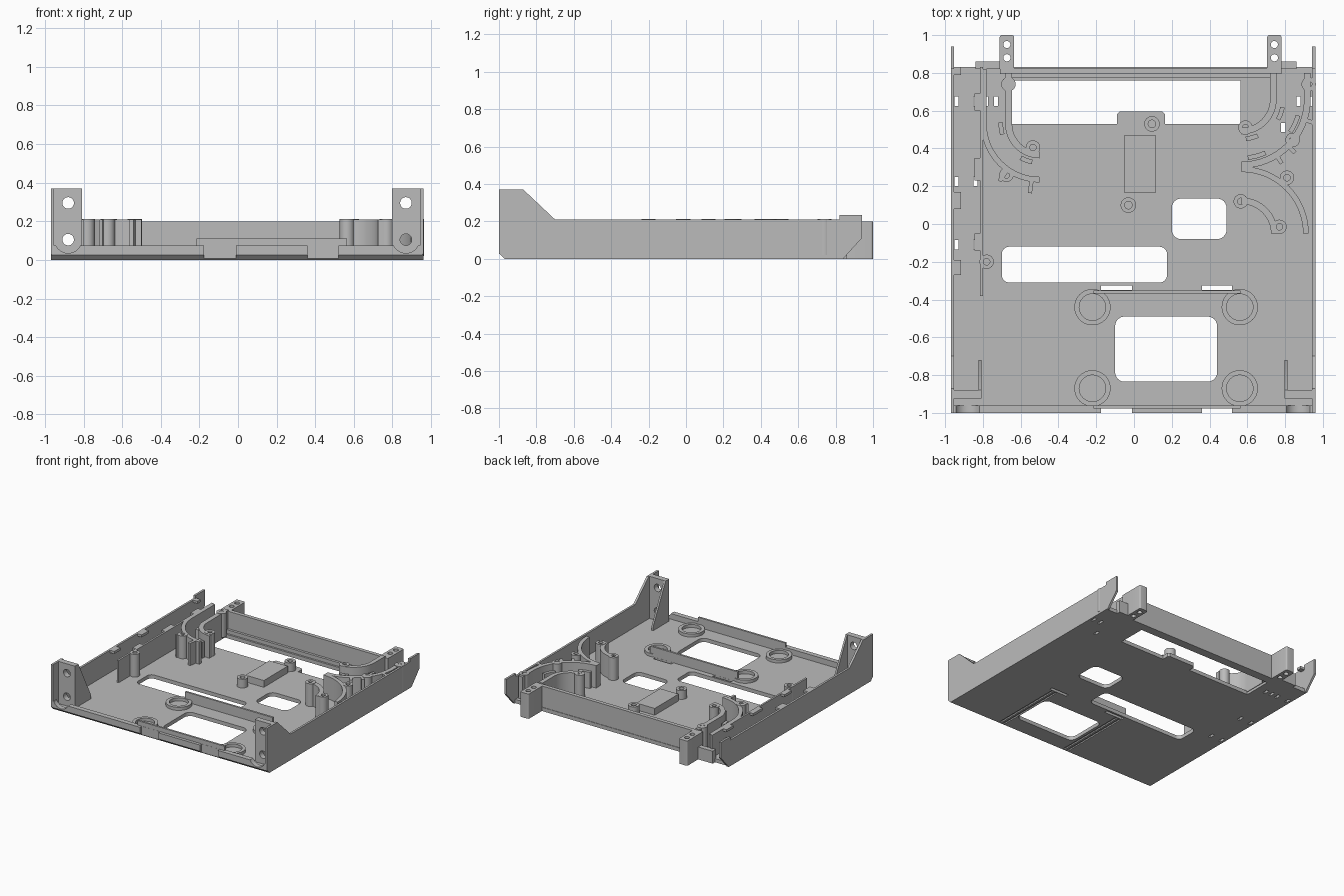
import bpy, bmesh
from math import cos, sin, radians, pi

if "Cube" in bpy.data.objects:
    bpy.data.objects.remove(bpy.data.objects["Cube"], do_unlink=True)

grey = bpy.data.materials.new("plain grey")
grey.use_nodes = True
grey.diffuse_color = (0.5, 0.5, 0.5, 1)
grey.node_tree.nodes["Principled BSDF"].inputs["Base Color"].default_value = (0.5, 0.5, 0.5, 1)

FLOOR, RIM = 0.03, 0.21
parts = []


def finish(name, bm, keep=True):
    bmesh.ops.recalc_face_normals(bm, faces=bm.faces)
    mesh = bpy.data.meshes.new(name)
    bm.to_mesh(mesh)
    bm.free()
    mesh.materials.append(grey)
    obj = bpy.data.objects.new(name, mesh)
    bpy.context.collection.objects.link(obj)
    if keep:
        parts.append(obj)
    return obj


def prism(bm, pts, lo, hi, axis="z"):
    """Extrude a 2D outline along one axis."""
    place = {"x": lambda a, b: (lo, a, b), "y": lambda a, b: (a, lo, b), "z": lambda a, b: (a, b, lo)}[axis]
    face = bm.faces.new([bm.verts.new(place(*p)) for p in pts])
    new = bmesh.ops.extrude_face_region(bm, geom=[face])["geom"]
    step = [(hi - lo) * (axis == k) for k in "xyz"]
    bmesh.ops.translate(bm, vec=step, verts=[v for v in new if isinstance(v, bmesh.types.BMVert)])


def solid(name, pts, lo, hi, axis="z"):
    bm = bmesh.new()
    prism(bm, pts, lo, hi, axis)
    return finish(name, bm)


def rect(x0, x1, y0, y1, r=0):
    if not r:
        return [(x0, y0), (x1, y0), (x1, y1), (x0, y1)]
    corners = [(x1 - r, y1 - r), (x0 + r, y1 - r), (x0 + r, y0 + r), (x1 - r, y0 + r)]
    return [(cx + r * cos(t), cy + r * sin(t)) for k, (cx, cy) in enumerate(corners)
            for t in [pi / 2 * (k + j / 6) for j in range(7)]]


def circle(x, y, r, n=32):
    return [(x + r * cos(2 * pi * i / n), y + r * sin(2 * pi * i / n)) for i in range(n)]


def box(name, x0, x1, y0, y1, z0, z1):
    return solid(name, rect(x0, x1, y0, y1), z0, z1)


def tube(name, x, y, r0, r1, z0, z1, n=32):
    bm = bmesh.new()
    section = [(r0, z0), (r1, z0), (r1, z1), (r0, z1)]
    rings = [[bm.verts.new((x + r * cos(2 * pi * i / n), y + r * sin(2 * pi * i / n), z))
              for r, z in section] for i in range(n)]
    for i in range(n):
        a, b = rings[i], rings[(i + 1) % n]
        for k in range(4):
            bm.faces.new((a[k], b[k], b[(k + 1) % 4], a[(k + 1) % 4]))
    return finish(name, bm)


def band(name, c, r0, r1, a0, a1, leg=None, top=RIM):
    """Curved wall, with an optional straight leg running to y = leg."""
    def arc(r):
        pts = [(c[0] + r * cos(radians(a0 + (a1 - a0) * i / 16)),
                c[1] + r * sin(radians(a0 + (a1 - a0) * i / 16))) for i in range(17)]
        return pts + ([(pts[-1][0], leg)] if leg else [])
    return solid(name, arc(r1) + arc(r0)[::-1], FLOOR - 0.01, top)


def rib(name, c, r0, r1, angle, top=RIM, w=0.011):
    d = (cos(radians(angle)), sin(radians(angle)))
    pts = [(c[0] + r * d[0] - s * d[1], c[1] + r * d[1] + s * d[0])
           for r, s in ((r0, -w), (r1, -w), (r1, w), (r0, w))]
    return solid(name, pts, FLOOR - 0.01, top)


def cut(obj, shapes):
    """Subtract a list of (outline, low, high, axis) from a part."""
    bm = bmesh.new()
    for shape in shapes:
        prism(bm, *shape)
    cutter = finish("cutter", bm, keep=False)
    cutter.hide_render = True
    mod = obj.modifiers.new("holes", "BOOLEAN")
    mod.operation, mod.solver, mod.object = "DIFFERENCE", "EXACT", cutter
    deps = bpy.context.evaluated_depsgraph_get()
    mesh = bpy.data.meshes.new_from_object(obj.evaluated_get(deps))
    obj.modifiers.clear()
    obj.data = mesh
    bpy.data.objects.remove(cutter, do_unlink=True)


# Floor plate with a chamfered front edge and its openings
floor = solid("floor", [(-1, FLOOR), (-0.97, 0), (0.83, 0), (0.83, FLOOR)], -0.97, 0.96, "x")
back_slot = [(-0.65, 0.76), (-0.65, 0.53), (-0.09, 0.53), (-0.09, 0.58), (-0.075, 0.595),
             (0.15, 0.595), (0.165, 0.58), (0.165, 0.53), (0.565, 0.53), (0.565, 0.76)]
openings = [back_slot, rect(0.2, 0.49, -0.08, 0.135, 0.05), rect(-0.7, 0.175, -0.31, -0.12, 0.04),
            rect(-0.1, 0.44, -0.835, -0.49, 0.05)]
notches = [rect(x0, x1, -1.1, -0.977) for x0, x1 in ((-0.175, -0.01), (0.36, 0.52))]
openings += notches + [rect(x0, x1, -0.35, -0.325) for x0, x1 in ((-0.175, -0.01), (0.36, 0.52))]
vents = [(x, y) for x in (-0.94, -0.84) for y in (0.65, 0.225, -0.11)]
vents += [(-0.785, 0.65), (-0.73, 0.65), (0.87, 0.65), (0.935, 0.65), (0.79, 0.51)]
openings += [rect(x - 0.011, x + 0.011, y - 0.024, y + 0.024) for x, y in vents]
cut(floor, [(o, -0.1, 0.1, "z") for o in openings])
# Shallow grooves under the floor
grooves = [rect(x + k * 0.034, x + k * 0.034 + 0.017, -0.96, -0.36) for x in (-0.173, 0.445) for k in range(2)]
cut(floor, [(g, -0.1, 0.01, "z") for g in grooves])

# Side walls and front corner brackets, mirrored
wall = [(-1, 0.03), (-0.97, 0), (0.84, 0), (0.94, 0.11), (0.94, 0.235), (0.82, 0.235),
        (0.82, RIM), (-0.7, RIM), (-0.87, 0.37), (-1, 0.37)]
for side in ("right", "left"):
    def m(x):
        return x if side == "right" else -0.01 - x
    def span(a, b):
        return sorted((m(a), m(b)))
    solid(side + "_wall", wall, *span(-0.97, -0.953), "x")
    plate = box(side + "_bracket_plate", *span(-0.96, -0.808), -0.925, -0.88, 0.02, 0.37)
    cut(plate, [(circle(m(-0.88), z, 0.03), -1.1, -0.8, "y") for z in (0.105, 0.295)])
    gusset = [(-0.925, 0.02), (-0.72, 0.02), (-0.72, 0.06), (-0.88, 0.37), (-0.925, 0.37)]
    solid(side + "_bracket_gusset", gusset, *span(-0.823, -0.808), "x")

# Front lip with screw clearances and notches
lip = box("front_lip", -0.965, 0.955, -1, -0.96, FLOOR - 0.005, 0.075)
cut(lip, [(circle(x, 0.105, 0.07), -1.1, -0.9, "y") for x in (-0.88, 0.87)]
    + [(n, -0.1, 0.2, "z") for n in notches])
for name, y in (("front_ridge", -0.976), ("middle_ridge", -0.367)):
    box(name, -0.215, 0.565, y, y + 0.016, 0.01, 0.11)

# Ring seats around the front opening
for x in (-0.22, 0.56):
    for y in (-0.44, -0.87):
        tube("ring_seat", x, y, 0.07, 0.096, FLOOR - 0.01, 0.055, 40)

# Back wall, ledge and mounting blocks
box("back_wall", -0.71, 0.78, 0.795, 0.826, 0, 0.2)
box("back_ledge", -0.68, 0.75, 0.775, 0.80, 0.01, 0.06)
for x in (-0.673, 0.743):
    block = solid("mounting_block", rect(x - 0.038, x + 0.038, 0.81, 1, 0.012), 0, 0.2)
    cut(block, [(circle(x, y, 0.019, 20), -0.1, 0.3, "z") for y in (0.88, 0.95)])
box("right_back_flange", -0.84, -0.70, 0.82, 0.86, 0, 0.1)
box("left_back_flange", 0.77, 0.86, 0.82, 0.86, 0, 0.1)

# Cable channel wall on the right, with clips along the top
box("channel_wall", -0.815, -0.8, -0.38, 0.83, 0.02, RIM)
for y0, y1 in ((0.79, 0.83), (0.08, 0.17), (-0.27, -0.19)):
    box("outer_clip", -0.955, -0.915, y0, y1, 0.19, RIM)
for y0, y1 in ((0.23, 0.35), (-0.14, -0.05), (0.6, 0.69)):
    box("inner_clip", -0.845, -0.81, y0, y1, 0.19, RIM)

# Curved cable guides
right_c, left_c, low_c = (-0.5, 0.53), (0.57, 0.66), (0.57, -0.05)
band("right_inner_guide", right_c, 0.145, 0.182, 270, 180, 0.8)
band("right_outer_guide", right_c, 0.28, 0.31, 270, 180, 0.82)
band("left_inner_guide", left_c, 0.15, 0.185, 270, 360, 0.8)
band("left_outer_guide", left_c, 0.33, 0.365, 270, 360, 0.8)
band("low_inner_guide", low_c, 0.155, 0.19, 90, 0)
band("low_outer_guide", low_c, 0.325, 0.355, 90, 0)
for c, r, a in ((right_c, 0.205, 187), (right_c, 0.205, 250), (left_c, 0.21, 285), (left_c, 0.22, 340),
                (left_c, 0.31, 285), (left_c, 0.31, 335)):
    band("guide_clip", c, r - 0.012, r + 0.012, a - 9, a + 9, top=0.16)
for c, a in ((right_c, 235), (right_c, 262)):
    rib("guide_rib", c, 0.3, 0.37, a)
for c, a in ((left_c, 302), (left_c, 315), (left_c, 342)):
    rib("guide_rib", c, 0.35, 0.4, a)

# Screw posts on the guides and channel wall
posts = [(-0.665, 0.74), (-0.535, 0.405), (-0.675, 0.26), (-0.78, -0.2), (0.59, 0.51), (0.925, 0.74),
         (0.84, 0.445), (0.81, 0.245), (0.565, 0.12), (0.77, -0.015)]
for x, y in posts:
    tube("screw_post", x, y, 0.017, 0.038, FLOOR - 0.01, RIM + 0.003, 24)

# Raised pad with two short bosses
box("raised_pad", -0.05, 0.115, 0.165, 0.47, 0.02, 0.085)
for x, y in ((0.095, 0.53), (-0.03, 0.1)):
    tube("pad_boss", x, y, 0.02, 0.041, FLOOR - 0.01, 0.1, 24)

# Smooth the curved faces, keep edges sharp
for obj in bpy.context.selected_objects:
    obj.select_set(False)
for obj in parts:
    obj.select_set(True)
bpy.context.view_layer.objects.active = parts[0]
bpy.ops.object.shade_smooth_by_angle(angle=radians(30))
